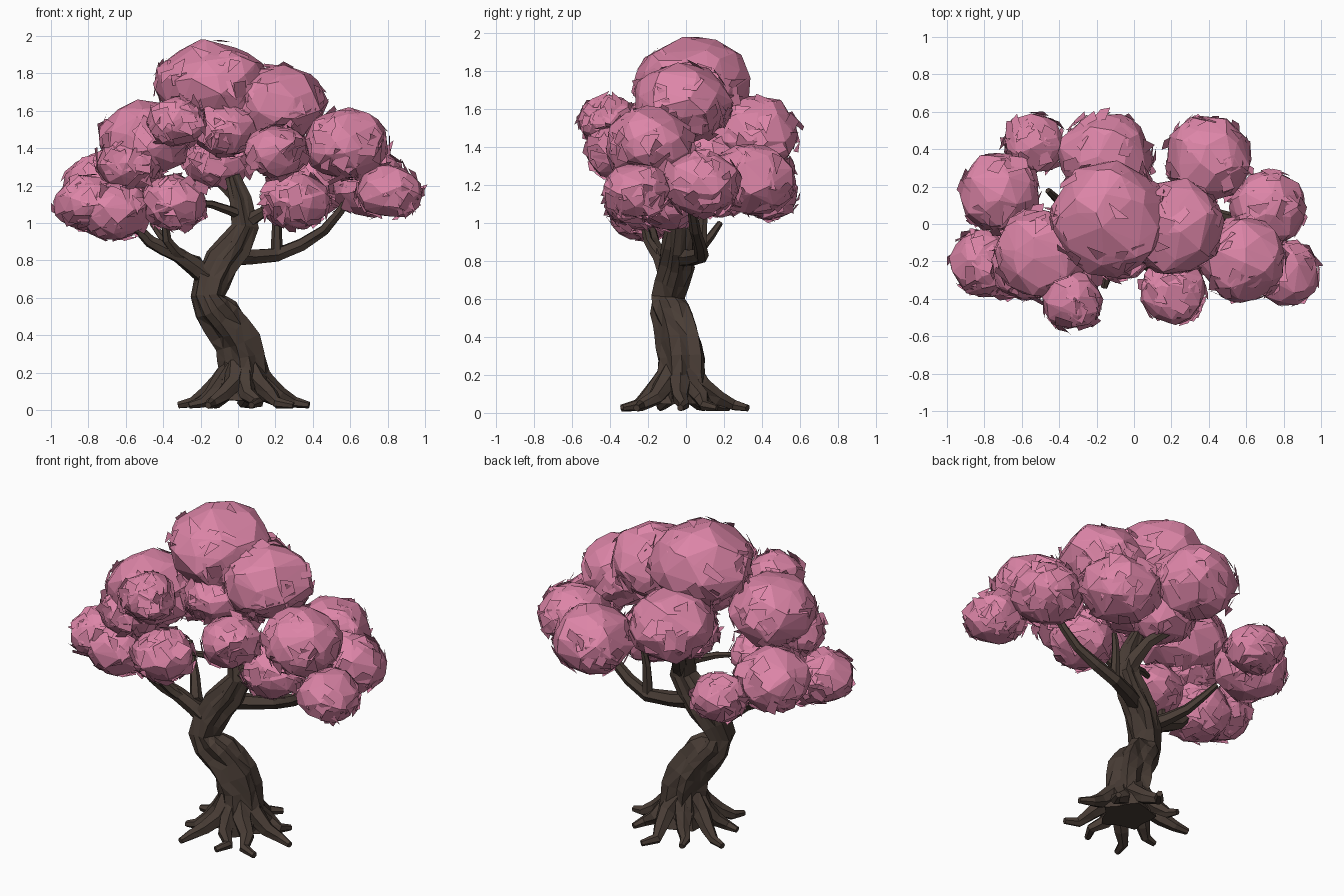
import bpy, bmesh, math, random
from mathutils import Vector, Matrix

if "Cube" in bpy.data.objects:
    bpy.data.objects.remove(bpy.data.objects["Cube"])

random.seed(7)


def material(name, rgb):
    m = bpy.data.materials.new(name)
    m.diffuse_color = (*rgb, 1)
    m.use_nodes = True
    m.node_tree.nodes["Principled BSDF"].inputs["Base Color"].default_value = m.diffuse_color
    return m


BARK = material("dark bark", (0.066, 0.046, 0.036))
PINK = material("pink blossom", (0.72, 0.235, 0.39))


def finish(bm, name, mat):
    me = bpy.data.meshes.new(name)
    bm.to_mesh(me)
    bm.free()
    me.materials.append(mat)
    ob = bpy.data.objects.new(name, me)
    bpy.context.collection.objects.link(ob)


def tube(name, pts, radii, sides=6, ridge=0.0):
    """Low-poly limb along points, optionally with twisted ridges."""
    bm = bmesh.new()
    pts = [Vector(p) for p in pts]
    rings = []
    u = Vector((1, 0, 0))
    for i, c in enumerate(pts):
        t = (pts[min(i + 1, len(pts) - 1)] - pts[max(i - 1, 0)]).normalized()
        if abs(u.dot(t)) > 0.9:
            u = t.orthogonal()
        u = (u - t * u.dot(t)).normalized()
        v = t.cross(u)
        ring = []
        for k in range(sides):
            a = math.tau * k / sides
            r = radii[i] * (1 + ridge * math.cos(5 * a + i / 2) + random.uniform(-.08, .08))
            ring.append(bm.verts.new(c + (u * math.cos(a) + v * math.sin(a)) * r))
        rings.append(ring)
    for a, b in zip(rings, rings[1:]):
        for k in range(sides):
            j = (k + 1) % sides
            bm.faces.new((a[k], a[j], b[j], b[k]))
    bm.faces.new(rings[0][::-1])
    bm.faces.new(rings[-1])
    bmesh.ops.triangulate(bm, faces=bm.faces[:])
    finish(bm, name, BARK)


def smooth_path(pts, steps=2):
    """Catmull-Rom resampling of a few control points."""
    p = [Vector(q) for q in pts]
    p = [p[0]] + p + [p[-1]]
    out = []
    for a, b, c, d in zip(p, p[1:], p[2:], p[3:]):
        for s in range(steps):
            t = s / steps
            out.append(.5 * (2 * b + (c - a) * t + (2 * a - 5 * b + 4 * c - d) * t * t
                             + (3 * b - a - 3 * c + d) * t ** 3))
    return out + [p[-1]]


# Trunk: ridged S-curve, each point is x, y, z, radius
trunk = smooth_path([
    (.03, -.02, .05, .15), (.03, -.02, .2, .125), (0, -.03, .37, .112), (-.09, -.07, .5, .105),
    (-.165, -.1, .61, .086), (-.09, -.05, .79, .09), (.04, -.03, .98, .07),
    (-.03, .0, 1.25, .035)])
tube("trunk", [p[:3] for p in trunk], [p[3] for p in trunk], 15, 0.16)


# Branches: a few control points, tapering from a starting radius
def branch(name, r, *pts):
    path = smooth_path(pts)
    tube(name, path, [r * (1 - .6 * i / (len(path) - 1)) for i in range(len(path))])


branch("left_branch", .055, (-.15, -.09, .7), (-.32, -.14, .83), (-.47, -.17, .9), (-.6, -.2, 1.05))
branch("left_twig", .036, (-.3, -.14, .82), (-.38, -.2, .91), (-.39, -.23, 1.06))
branch("back_left_branch", .042, (-.22, -.1, .78), (-.34, .06, .85), (-.46, .18, 1.0))
branch("right_branch", .05, (-.02, -.02, .82), (.21, .08, .83), (.46, .05, .96), (.6, .02, 1.15))
branch("right_twig", .035, (.21, .08, .83), (.21, .09, 1.02), (.23, .1, 1.12))
branch("upper_back_branch", .055, (.04, -.02, .98), (-.02, .1, 1.15), (-.22, .25, 1.32))
branch("upper_right_branch", .045, (.04, -.04, 1.0), (.2, -.08, 1.1))
branch("small_twig", .03, (.03, -.03, 1.04), (-.14, -.1, 1.1), (-.26, -.16, 1.11))

# Roots spreading round the foot
for i in range(9):
    reach = .36 - .06 * (i % 2)
    path, radii = [], []
    for j in range(5):
        f = j / 4
        a = math.tau * i / 9 + (j % 2) * random.uniform(-.22, .22)
        d = .05 + (reach - .05) * f
        path.append((.02 + d * math.cos(a), -.03 + d * math.sin(a), .026 + .2 * (1 - f) ** 1.9))
        radii.append(.068 - .05 * f)
    tube(f"root_{i + 1}", path, radii)


def blossom(name, c, size):
    """Faceted irregular puff with loose petal flaps on its surface."""
    c, r = Vector(c), Vector((1.09, 1.08, .9)) * size
    if size > .29:
        r.z = size * .84
    n = int(36 + 110 * size)
    bm = bmesh.new()
    spin = random.uniform(0, 6)
    for i in range(n):
        z = 1 - 2 * (i + .5) / n
        a = spin + i * 2.4
        h = math.sqrt(1 - z * z)
        d = Vector((h * math.cos(a), h * math.sin(a), z))
        d += Vector([random.uniform(-.22, .22) for _ in range(3)])
        bm.verts.new(c + d.normalized() * random.uniform(.91, 1.03) * r)
    bmesh.ops.convex_hull(bm, input=bm.verts[:])
    bmesh.ops.delete(bm, geom=[v for v in bm.verts if not v.link_faces], context='VERTS')
    # flaps, more of them on the sides and underside
    for i in range(int(30 + 110 * size)):
        d = Vector([random.gauss(0, 1) for _ in range(3)]).normalized()
        if d.z > 0.5 and random.random() < .5:
            continue
        nrm = Matrix.Rotation(random.uniform(-.45, .45), 3, d.orthogonal()) @ d
        u = Matrix.Rotation(random.uniform(0, 6), 3, nrm) @ nrm.orthogonal().normalized()
        v = nrm.cross(u)
        p = c + d * r * random.uniform(.92, .98)
        vs = []
        for k in range(4):
            a = math.tau * (k + random.uniform(.2, .8)) / 4
            vs.append(bm.verts.new(p + u * math.cos(a) * .075 + v * math.sin(a) * .05))
        bm.faces.new(vs[:3])
        if random.random() < .6:
            bm.faces.new((vs[0], vs[2], vs[3]))
    finish(bm, name, PINK)


# Blossom clusters: x, y, z, radius
CLUSTERS = {
    "crown": [(-.13, .03, 1.735, .295), (.21, -.02, 1.63, .25)],
    "upper_left": [(-.49, -.16, 1.455, .24), (-.33, -.41, 1.54, .15), (-.58, -.23, 1.32, .17)],
    "lower_left": [(-.81, -.21, 1.11, .17), (-.66, -.22, 1.07, .185), (-.72, .17, 1.21, .205),
                   (-.53, .43, 1.15, .155), (-.34, -.25, 1.11, .17)],
    "back": [(-.15, .35, 1.47, .24), (.4, .35, 1.23, .22)],
    "inner": [(-.1, .14, 1.34, .18), (-.07, -.12, 1.5, .17)],
    "front_right": [(.21, -.36, 1.38, .165), (.31, -.08, 1.12, .18)],
    "right": [(.58, -.19, 1.42, .22), (.71, .08, 1.21, .2), (.81, -.26, 1.17, .17)],
}
for part, puffs in CLUSTERS.items():
    for i, (x, y, z, r) in enumerate(puffs):
        blossom(f"{part}_blossom_{i + 1}", (x, y, z), r)
